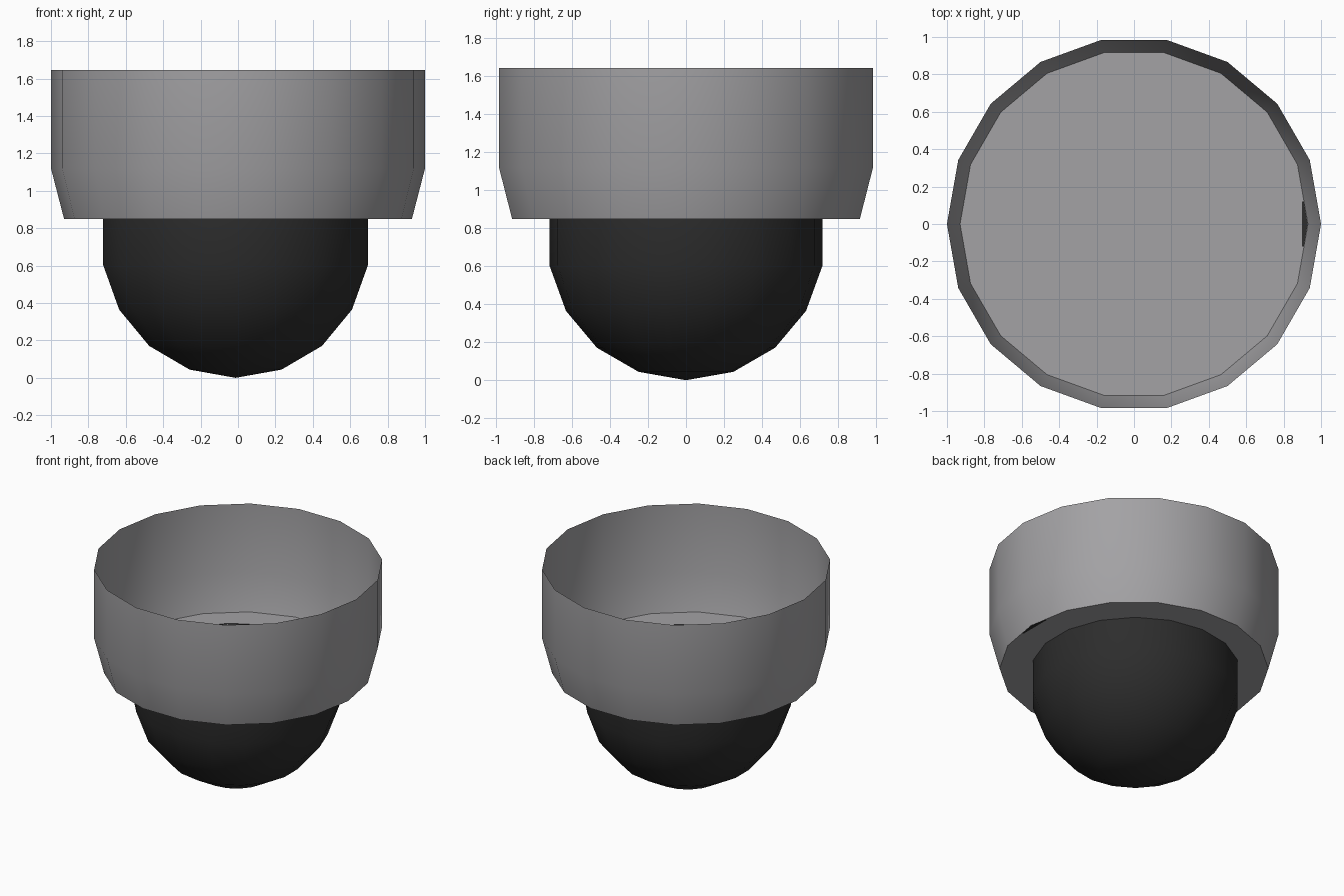
import bpy, bmesh, math

if "Cube" in bpy.data.objects:
    bpy.data.objects.remove(bpy.data.objects["Cube"])

SIDES = 18


def material(name, rgb):
    m = bpy.data.materials.new(name)
    m.diffuse_color = (*rgb, 1.0)
    m.use_nodes = True
    m.node_tree.nodes["Principled BSDF"].inputs["Base Color"].default_value = m.diffuse_color
    return m


def finish(name, bm, mat):
    mesh = bpy.data.meshes.new(name)
    bm.to_mesh(mesh)
    bm.free()
    mesh.materials.append(mat)
    for p in mesh.polygons:
        p.use_smooth = True
    mesh.set_sharp_from_angle(angle=math.radians(35))
    obj = bpy.data.objects.new(name, mesh)
    bpy.context.collection.objects.link(obj)
    return obj


def lathe(name, profile, mat, x=0.0, start=0.0, cap=False):
    """Revolve (radius, z) points, bottom to top; radius 0 makes a tip."""
    bm = bmesh.new()
    rings = []
    for r, z in profile:
        if r == 0:
            rings.append([bm.verts.new((x, 0, z))] * SIDES)
            continue
        angles = [start + math.tau * i / SIDES for i in range(SIDES)]
        rings.append([bm.verts.new((x + r * math.cos(a), r * math.sin(a), z)) for a in angles])
    for lo, hi in zip(rings, rings[1:]):
        for i in range(SIDES):
            j = (i + 1) % SIDES
            loop = [lo[i], lo[j], hi[j], hi[i]]
            bm.faces.new(list(dict.fromkeys(loop)))
    if cap:
        bm.faces.new(rings[0][::-1])
    return finish(name, bm, mat)


grey = material("housing grey", (0.366, 0.361, 0.373))
black = material("dome black", (0.026, 0.026, 0.026))

# Open-topped housing cup with a tapered lower edge and closed floor
lathe("housing", [(0.93, 0.85), (1.0, 1.12), (1.0, 1.645)], grey, cap=True)

# Faceted dome: lower part of a sphere, its rim just piercing the floor
R = 0.73
steps = [math.radians(20 * k) for k in range(1, 6)]
dome = [(0, 0)] + [(R * math.sin(a), R - R * math.cos(a)) for a in steps]
lathe("dome", dome, black, x=-0.013, start=math.pi / 2)

# Small dark wedge lying in the corner of the floor
bm = bmesh.new()
outline = [(0.898, -0.12), (0.908, -0.12), (0.928, 0), (0.908, 0.12), (0.898, 0.12)]
face = bm.faces.new([bm.verts.new((px, py, 0.848)) for px, py in outline])
top = bmesh.ops.extrude_face_region(bm, geom=[face], use_keep_orig=True)
for v in top["geom"]:
    if isinstance(v, bmesh.types.BMVert):
        v.co.z = 0.858
bmesh.ops.recalc_face_normals(bm, faces=bm.faces)
finish("floor_wedge", bm, black)
